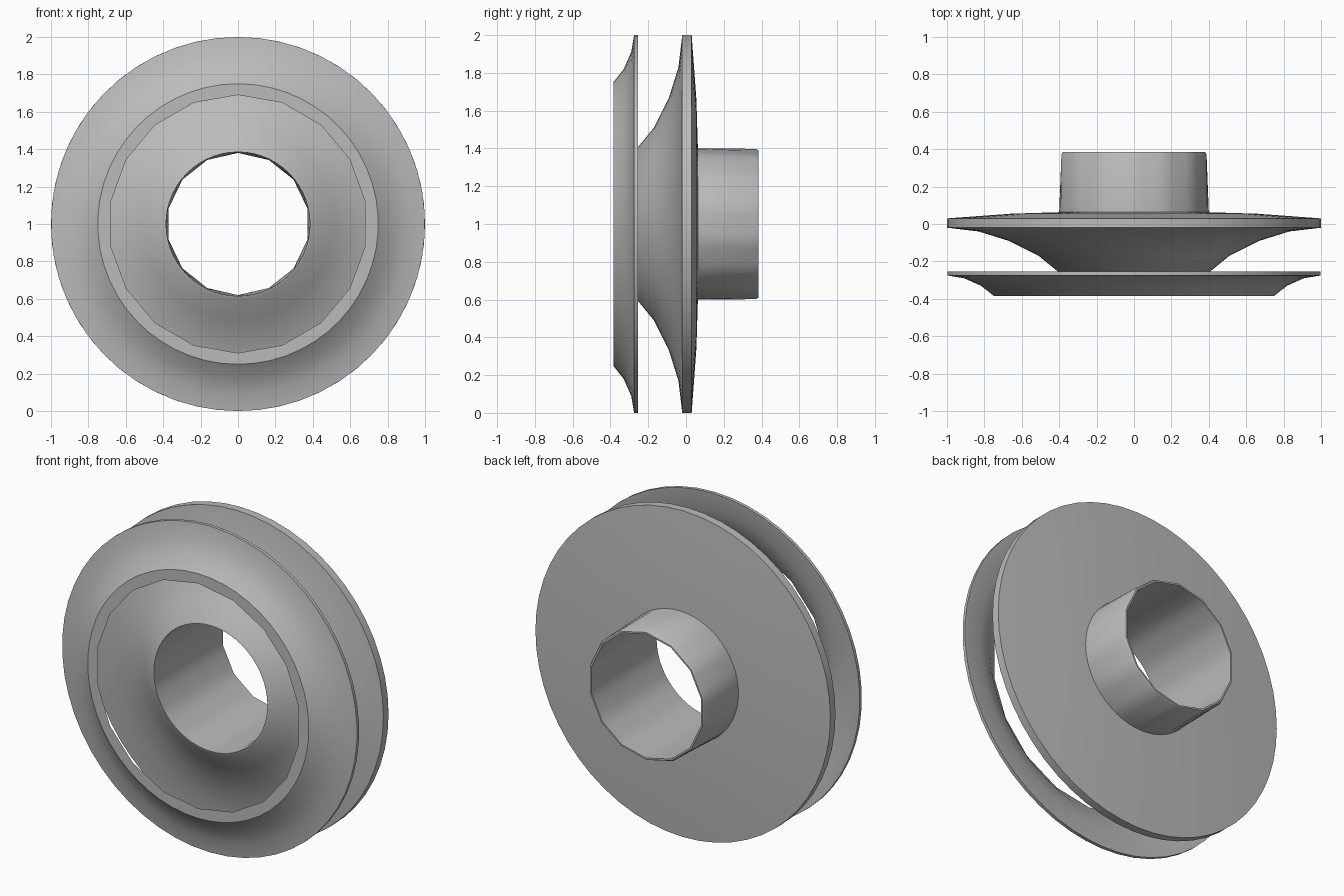
import bpy
import bmesh
from math import sin, cos, pi, radians

cube = bpy.data.objects.get("Cube")
if cube:
    bpy.data.objects.remove(cube, do_unlink=True)

# One grey metal for everything
metal = bpy.data.materials.new("grey metal")
metal.use_nodes = True
GREY = (0.5, 0.5, 0.5, 1)
metal.diffuse_color = GREY
metal.node_tree.nodes["Principled BSDF"].inputs["Base Color"].default_value = GREY


def ring_radius(radius, angle, sides):
    """Radius of a circle, or of a regular polygon if sides is given."""
    if not sides:
        return radius
    step = 2 * pi / sides
    return radius * cos(step / 2) / cos(angle % step - step / 2)


def lathe(name, profile, segments):
    """Turn a closed profile of (y, radius, polygon sides) about the y axis."""
    bm = bmesh.new()
    rings = []
    for y, radius, sides in profile:
        ring = []
        for i in range(segments):
            a = 2 * pi * i / segments
            r = ring_radius(radius, a + 1e-6, sides)
            ring.append(bm.verts.new((r * sin(a), y, 1 + r * cos(a))))
        rings.append(ring)
    for k, ring in enumerate(rings):
        following = rings[(k + 1) % len(rings)]
        for i in range(segments):
            j = (i + 1) % segments
            bm.faces.new((ring[i], ring[j], following[j], following[i]))
    bmesh.ops.recalc_face_normals(bm, faces=bm.faces[:])
    mesh = bpy.data.meshes.new(name)
    bm.to_mesh(mesh)
    bm.free()
    mesh.materials.append(metal)
    obj = bpy.data.objects.new(name, mesh)
    bpy.context.collection.objects.link(obj)
    bpy.ops.object.select_all(action="DESELECT")
    obj.select_set(True)
    bpy.context.view_layer.objects.active = obj
    bpy.ops.object.shade_smooth_by_angle(angle=radians(32))
    return obj


# Front shroud: a thin flared ring, open in the middle
lathe("front_shroud", [
    (-0.255, 1.0, 0), (-0.275, 1.0, 0),
    (-0.29, 0.91, 0), (-0.33, 0.82, 0), (-0.385, 0.75, 0),
    (-0.385, 0.69, 18),
    (-0.315, 0.77, 0), (-0.27, 0.88, 0),
], 54)

# Rear disc: flared hub in front, shallow dome and tube behind
lathe("rear_disc_and_hub", [
    (-0.265, 0.385, 0), (-0.26, 0.40, 0),
    (-0.17, 0.51, 0), (-0.09, 0.67, 0), (-0.04, 0.83, 0), (-0.02, 1.0, 0),
    (0.03, 1.0, 0), (0.055, 0.66, 0), (0.063, 0.40, 0),
    (0.37, 0.398, 14), (0.385, 0.39, 14), (0.385, 0.38, 14),
], 56)
